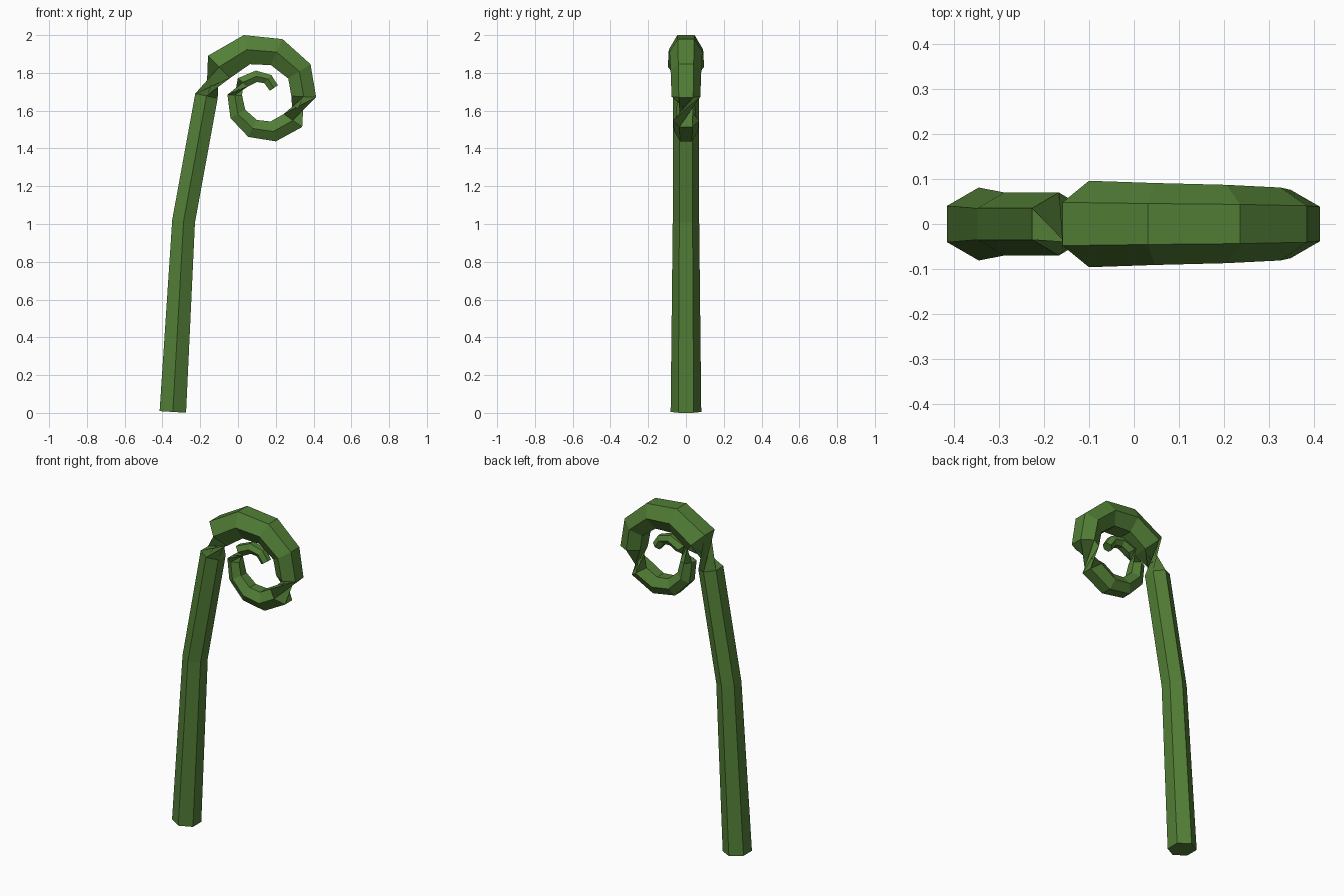
import bpy, bmesh, math
from mathutils import Vector

green = bpy.data.materials.new("fern green")
green.diffuse_color = (0.085, 0.21, 0.037, 1)

# Rings along the stalk: x, z, direction of the outer side (degrees), radius, frame flip.
# The frame turns over where the sign changes, which pinches the tube.
rings = [
    # stem
    (-0.345, 0.005, 176.5, 0.081, -1),
    (-0.288, 1.015, 173, 0.070, -1),
    (-0.167, 1.678, 168, 0.070, -1),
    # upper arch
    (-0.100, 1.832, 135, 0.096, 1),
    (0.047, 1.923, 102, 0.091, 1),
    (0.205, 1.910, 66, 0.087, 1),
    (0.325, 1.808, 33, 0.081, 1),
    (0.348, 1.674, -3, 0.076, 1),
    # lower arch
    (0.291, 1.548, -35, 0.069, -1),
    (0.186, 1.490, -75, 0.063, -1),
    (0.077, 1.506, -117, 0.058, -1),
    (-0.001, 1.583, -150, 0.052, -1),
    (-0.017, 1.682, 176, 0.045, -1),
    # inner curl
    (0.026, 1.750, 141, 0.040, 1),
    (0.097, 1.782, 95, 0.035, 1),
    (0.158, 1.767, 50, 0.033, 1),
    (0.190, 1.720, 35, 0.030, 1),
]

bm = bmesh.new()
loops = []
for x, z, deg, r, s in rings:
    a = math.radians(deg)
    up = Vector((math.cos(a), 0, math.sin(a))) * s
    side = Vector((0, -s, 0))
    loops.append([bm.verts.new(Vector((x, 0, z)) + r * (math.cos(k * math.pi / 3) * side
                                                       + math.sin(k * math.pi / 3) * up))
                  for k in range(6)])

# tube walls
for a, b in zip(loops, loops[1:]):
    for k in range(6):
        n = (k + 1) % 6
        bm.faces.new((a[n], a[k], b[k], b[n]))
# end caps
bm.faces.new(loops[0])
bm.faces.new(loops[-1][::-1])

mesh = bpy.data.meshes.new("fern_frond")
bm.to_mesh(mesh)
bm.free()
mesh.materials.append(green)
obj = bpy.data.objects.new("fern_frond", mesh)
bpy.context.collection.objects.link(obj)
